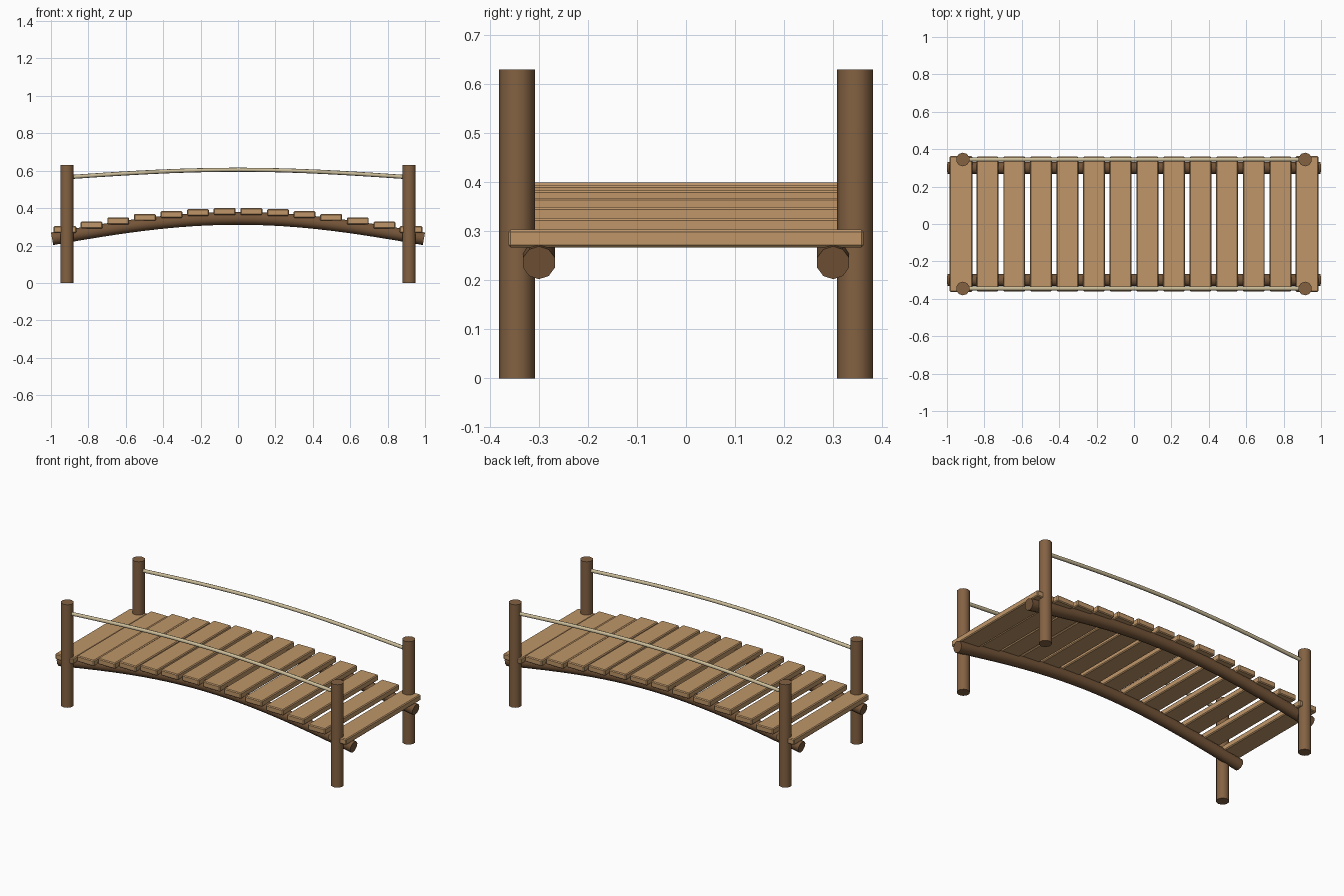
import bpy, math
from mathutils import Vector

if "Cube" in bpy.data.objects:
    bpy.data.objects.remove(bpy.data.objects["Cube"])


def material(name, rgb):
    m = bpy.data.materials.new(name)
    m.diffuse_color = (*rgb, 1)
    m.use_nodes = True
    m.node_tree.nodes["Principled BSDF"].inputs["Base Color"].default_value = m.diffuse_color
    return m


PLANK = material("plank tan", (0.52, 0.305, 0.14))
POST = material("post brown", (0.23, 0.122, 0.055))
LOG = material("log dark brown", (0.175, 0.09, 0.04))
ROPE = material("rope cream", (0.60, 0.51, 0.32))


def finish(name, mat):
    o = bpy.context.object
    o.name = name
    o.data.materials.append(mat)
    return o


def arch(x):
    return math.cos(math.pi / 2 * x)


def tube(name, path, radius, sides, mat):
    """Round bar swept along a path in an x-z plane, with capped ends."""
    verts, faces = [], []
    pts = [Vector(p) for p in path]
    n = len(pts)
    for i, p in enumerate(pts):
        t = (pts[min(i + 1, n - 1)] - pts[max(i - 1, 0)]).normalized()
        up = Vector((-t.z, 0, t.x))
        for k in range(sides):
            a = 2 * math.pi * k / sides
            verts.append(p + radius * (math.cos(a) * up + math.sin(a) * Vector((0, 1, 0))))
    for i in range(n - 1):
        for k in range(sides):
            a, b = i * sides + k, i * sides + (k + 1) % sides
            faces.append((a, a + sides, b + sides, b))
    faces.append(tuple(range(sides)))
    faces.append(tuple(reversed(range((n - 1) * sides, n * sides))))
    me = bpy.data.meshes.new(name)
    me.from_pydata(verts, [], faces)
    # make every face point outwards
    import bmesh
    bm = bmesh.new()
    bm.from_mesh(me)
    bmesh.ops.recalc_face_normals(bm, faces=bm.faces)
    bm.to_mesh(me)
    bm.free()
    o = bpy.data.objects.new(name, me)
    bpy.context.collection.objects.link(o)
    bpy.ops.object.select_all(action='DESELECT')
    o.select_set(True)
    bpy.context.view_layer.objects.active = o
    bpy.ops.object.shade_smooth_by_angle(angle=math.radians(50))
    return finish(name, mat)


# Deck planks stepping along the arch
for i in range(14):
    x = -0.925 + i * 1.85 / 13
    end = i in (0, 13)
    bpy.ops.mesh.primitive_cube_add(size=1, location=(x, 0, 0.2725 + 0.11 * arch(x)))
    o = finish(f"deck_plank_{i + 1}", PLANK)
    o.scale = (0.121 if end else 0.117, 0.725 if end else 0.72, 0.036)
    bpy.ops.object.transform_apply(location=False, rotation=False, scale=True)
    bev = o.modifiers.new("soft edges", 'BEVEL')
    bev.width = 0.005
    bev.segments = 1

for side, sy in (("front", -1), ("back", 1)):
    # Arched support log
    xs = [-0.994 + 1.988 * i / 24 for i in range(25)]
    tube(f"{side}_support_log", [(x, sy * 0.30, 0.235 + 0.11 * arch(x)) for x in xs],
         0.034, 10, LOG)
    # Rope handrail
    xs = [-0.915 + 1.83 * i / 20 for i in range(21)]
    tube(f"{side}_rope_rail", [(x, sy * 0.345, 0.565 + 0.04 * arch(x / 0.915)) for x in xs],
         0.011, 8, ROPE)
    # Corner posts
    for end, sx in (("left", -1), ("right", 1)):
        bpy.ops.mesh.primitive_cylinder_add(vertices=10, radius=0.0365, depth=0.63,
                                            location=(sx * 0.915, sy * 0.345, 0.315))
        bpy.ops.object.shade_smooth_by_angle(angle=math.radians(50))
        finish(f"{side}_{end}_post", POST)
